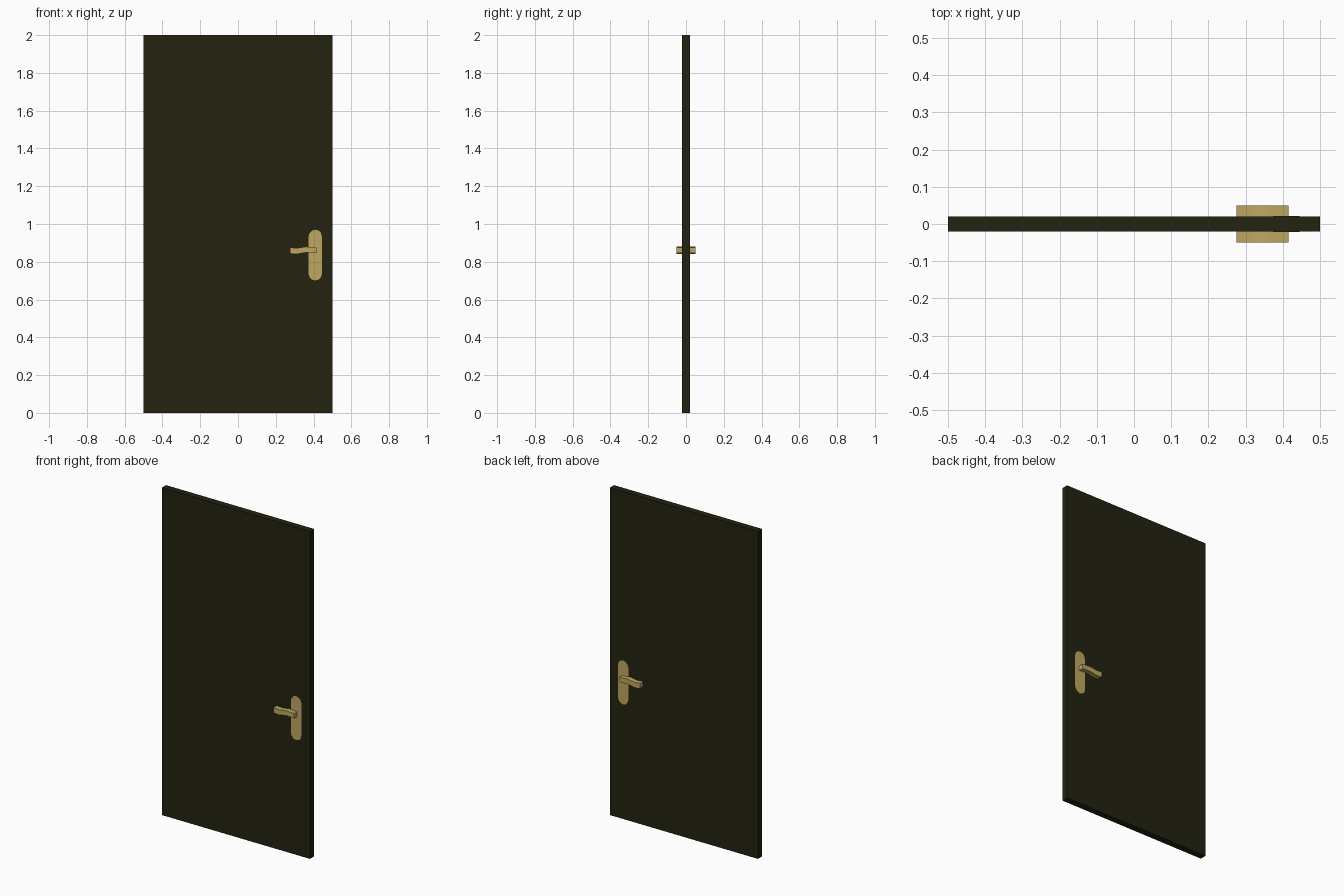
import bpy, bmesh, math

if "Cube" in bpy.data.objects:
    bpy.data.objects.remove(bpy.data.objects["Cube"])

def material(name, rgb):
    m = bpy.data.materials.new(name)
    m.diffuse_color = (*rgb, 1)
    m.use_nodes = True
    m.node_tree.nodes["Principled BSDF"].inputs["Base Color"].default_value = m.diffuse_color
    return m

dark = material("dark_olive_wood", (0.017, 0.016, 0.005))
brass = material("brass", (0.52, 0.39, 0.12))

def extrude_profile(name, pts, y0, y1, mat):
    """Prism from an x-z outline, running from y0 to y1."""
    bm = bmesh.new()
    face = bm.faces.new([bm.verts.new((x, y0, z)) for x, z in pts])
    out = bmesh.ops.extrude_face_region(bm, geom=[face])
    for v in out["geom"]:
        if isinstance(v, bmesh.types.BMVert):
            v.co.y = y1
    bmesh.ops.recalc_face_normals(bm, faces=bm.faces)
    me = bpy.data.meshes.new(name)
    bm.to_mesh(me)
    bm.free()
    me.materials.append(mat)
    ob = bpy.data.objects.new(name, me)
    bpy.context.collection.objects.link(ob)
    return ob

# door leaf
extrude_profile("door_panel", [(-.5, 0), (.5, 0), (.5, 2), (-.5, 2)], -.02, .02, dark)

# backplate outline with rounded ends
cx, r = 0.409, 0.035
plate = []
for zc, start in ((0.935, 0), (0.736, 180)):
    for i in range(7):
        a = math.radians(start + i * 30)
        plate.append((cx + r * math.cos(a), zc + r * math.sin(a)))

# gently waved lever outline: top edge then bottom edge
top = [(.275, .876), (.295, .874), (.315, .873), (.335, .876), (.36, .88), (.385, .878), (.415, .876)]
bottom = [(.415, .846), (.385, .848), (.36, .849), (.335, .845), (.315, .841), (.295, .841), (.275, .844)]

# same fittings on both sides of the door
for side, s in (("front", -1), ("back", 1)):
    extrude_profile(side + "_handle_plate", plate, s * .0195, s * .022, brass)
    extrude_profile(side + "_handle_lever", top + bottom, s * .02, s * .05, brass)
